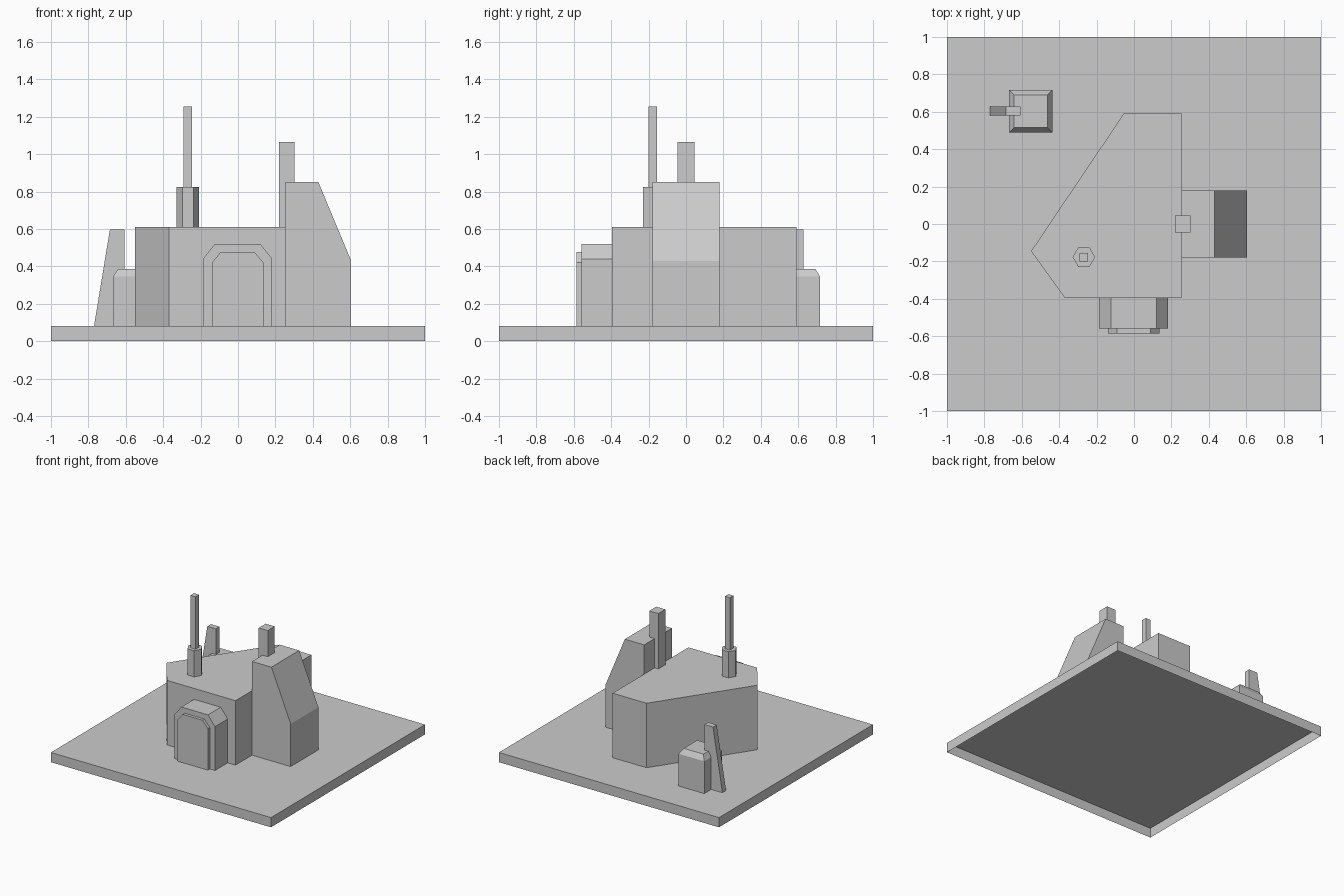
import bpy, bmesh, math
from mathutils import Vector

cube = bpy.data.objects.get("Cube")
if cube:
    bpy.data.objects.remove(cube, do_unlink=True)

grey = bpy.data.materials.new("plain_grey")
grey.use_nodes = True
grey.diffuse_color = (0.6, 0.6, 0.6, 1)
grey.node_tree.nodes["Principled BSDF"].inputs["Base Color"].default_value = (0.6, 0.6, 0.6, 1)

GROUND, ROOF = 0.08, 0.61


def prism(name, profile, axis, start, end, inset=1.0):
    """Extrude a 2D profile along an axis; open underside, optional bevelled cap."""
    def place(u, v, w):
        return {"x": (w, u, v), "y": (u, w, v), "z": (u, v, w)}[axis]

    bm = bmesh.new()
    base = bm.faces.new([bm.verts.new(place(u, v, start)) for u, v in profile])
    ext = bmesh.ops.extrude_face_region(bm, geom=[base], use_keep_orig=True)
    shift = Vector(place(0, 0, end - start))
    bmesh.ops.translate(bm, vec=shift, verts=[g for g in ext["geom"] if isinstance(g, bmesh.types.BMVert)])
    bmesh.ops.recalc_face_normals(bm, faces=bm.faces)
    bm.normal_update()
    under = [f for f in bm.faces if f.normal.z < -0.9]
    bmesh.ops.delete(bm, geom=under, context="FACES")
    return finish(name, bm)


def finish(name, bm):
    mesh = bpy.data.meshes.new(name)
    bm.to_mesh(mesh)
    bm.free()
    mesh.materials.append(grey)
    obj = bpy.data.objects.new(name, mesh)
    bpy.context.collection.objects.link(obj)
    return obj


def rect(x0, x1, y0, y1):
    return [(x0, y0), (x1, y0), (x1, y1), (x0, y1)]


def arch(cx, half, top_half, shoulder, top):
    """Doorway outline with chamfered upper corners."""
    return [(cx - half, GROUND), (cx + half, GROUND), (cx + half, shoulder),
            (cx + top_half, top), (cx - top_half, top), (cx - half, shoulder)]


# Ground slab, hollow below
prism("ground_slab", rect(-1, 1, -1, 1), "z", 0, GROUND)

# Main five-sided building
prism("main_building", [(-0.37, -0.395), (0.254, -0.395), (0.254, 0.59),
                        (-0.055, 0.59), (-0.55, -0.145)], "z", GROUND, ROOF)

# Sloping side wing and its chimney
prism("side_wing", [(0.254, GROUND), (0.605, GROUND), (0.605, 0.43),
                    (0.43, 0.85), (0.254, 0.85)], "y", -0.18, 0.18)
prism("chimney", rect(0.22, 0.302, -0.045, 0.045), "z", ROOF, 1.065)

# Entrance porch and door panel
prism("porch", arch(-0.002, 0.185, 0.121, 0.44, 0.52), "y", -0.395, -0.56)
prism("door_panel", arch(-0.002, 0.138, 0.09, 0.42, 0.477), "y", -0.56, -0.585)

# Roof mast on a hexagonal socket
mx, my = -0.268, -0.177
hexagon = [(mx + 0.06 * math.cos(i * math.pi / 3), my + 0.06 * math.sin(i * math.pi / 3))
           for i in range(6)]
prism("mast_socket", hexagon, "z", ROOF, 0.825)
prism("mast", rect(mx - 0.023, mx + 0.023, my - 0.023, my + 0.023), "z", 0.825, 1.255)

# Small shed with a bevelled top
sx, sy = -0.552, 0.603
prism("shed_walls", rect(sx - 0.116, sx + 0.116, sy - 0.114, sy + 0.114), "z", GROUND, 0.345)
shed_roof = prism("shed_roof", rect(sx - 0.116, sx + 0.116, sy - 0.114, sy + 0.114), "z", 0.345, 0.387)
for v in shed_roof.data.vertices:
    if v.co.z > 0.38:
        v.co.x = sx + (v.co.x - sx) * 0.77
        v.co.y = sy + (v.co.y - sy) * 0.77

# Tapered fin beside the shed
prism("shed_fin", [(-0.77, GROUND), (-0.607, GROUND), (-0.607, 0.597), (-0.685, 0.597)],
      "y", 0.58, 0.627)

# The walls stop at the shed roof, so its lower rim meets them; remove the hidden wall cap
walls = bpy.data.objects["shed_walls"].data
bm = bmesh.new()
bm.from_mesh(walls)
bmesh.ops.delete(bm, geom=[f for f in bm.faces if f.normal.z > 0.9], context="FACES")
bm.to_mesh(walls)
bm.free()
